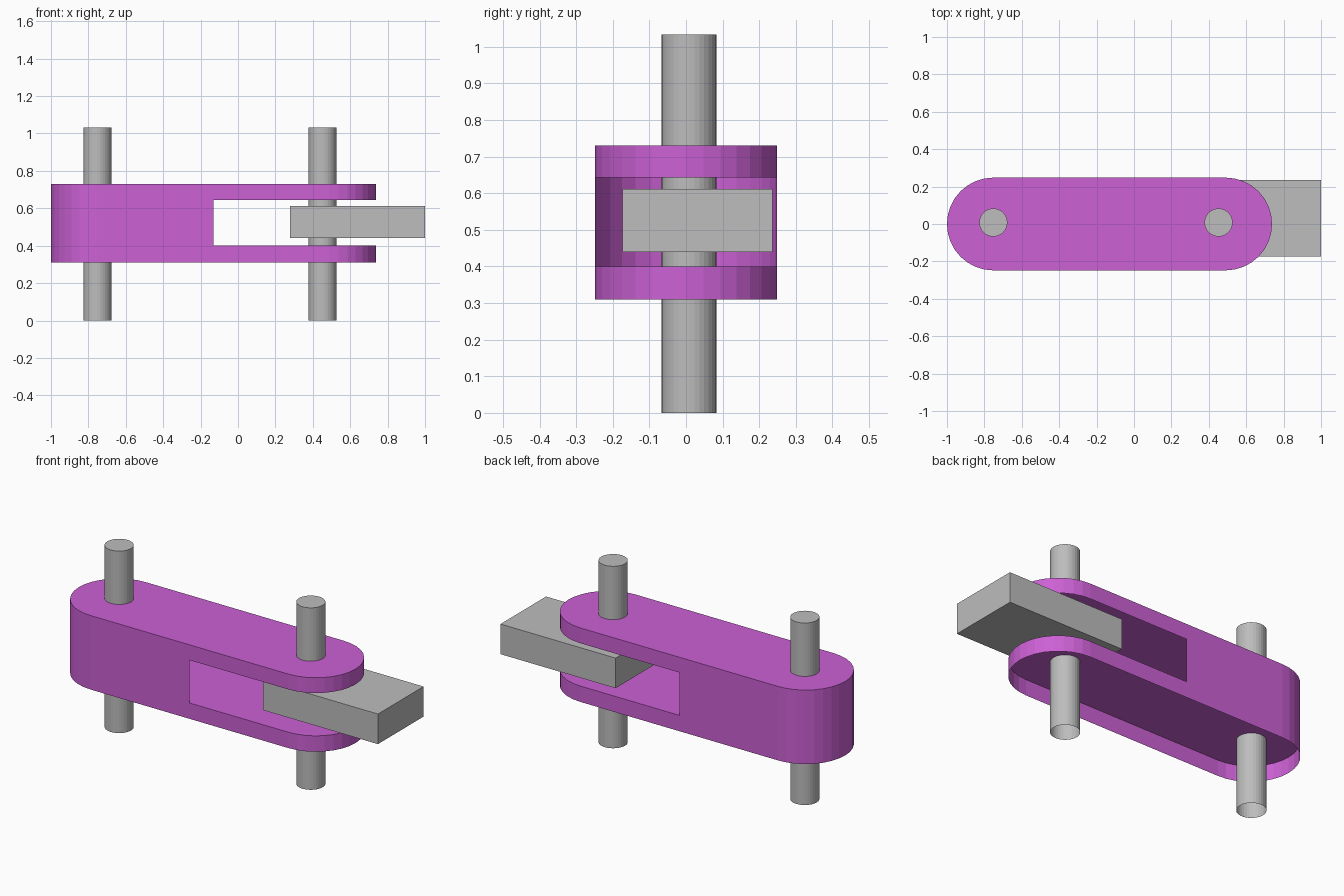
import bpy, bmesh, math

if "Cube" in bpy.data.objects:
    bpy.data.objects.remove(bpy.data.objects["Cube"])


def material(name, rgb):
    m = bpy.data.materials.new(name)
    m.diffuse_color = (*rgb, 1)
    m.use_nodes = True
    m.node_tree.nodes["Principled BSDF"].inputs["Base Color"].default_value = m.diffuse_color
    return m


purple = material("purple", (0.604, 0.119, 0.665))
gray = material("gray", (0.51, 0.51, 0.51))


def arc(cx, cy, r, a0, a1, n):
    return [(cx + r * math.cos(math.radians(a0 + (a1 - a0) * i / n)),
             cy + r * math.sin(math.radians(a0 + (a1 - a0) * i / n)))
            for i in range(n + 1)]


def extrude(name, outline, z0, z1, mat, closed=True, top=True, bottom=False):
    """Thin shell following a counter-clockwise outline, with optional caps."""
    bm = bmesh.new()
    lo = [bm.verts.new((x, y, z0)) for x, y in outline]
    hi = [bm.verts.new((x, y, z1)) for x, y in outline]
    n = len(outline)
    for i in range(n if closed else n - 1):
        j = (i + 1) % n
        bm.faces.new((lo[i], lo[j], hi[j], hi[i]))
    if top:
        bm.faces.new(hi)
    if bottom:
        bm.faces.new(lo[::-1])
    me = bpy.data.meshes.new(name)
    bm.to_mesh(me)
    bm.free()
    me.materials.append(mat)
    ob = bpy.data.objects.new(name, me)
    bpy.context.collection.objects.link(ob)
    return ob


R, LEFT, RIGHT = 0.248, -0.752, 0.49
left_end = arc(LEFT, 0, R, 90, 270, 16)
right_end = arc(RIGHT, 0, R, -90, 90, 16)

# Two rounded link plates: capped on top, open underneath
for name, z0, z1 in (("lower_plate", 0.31, 0.40), ("upper_plate", 0.643, 0.73)):
    extrude(name, left_end + right_end, z0, z1, purple)

# Hollow wall joining the plates on the left, open towards the slot
extrude("middle_wall", [(-0.132, R)] + left_end + [(-0.132, -R)],
        0.40, 0.643, purple, closed=False, top=False)

# Vertical pins, open at the bottom
for name, x in (("left_pin", -0.752), ("right_pin", 0.452)):
    extrude(name, arc(x, 0.008, 0.075, 0, 360, 32)[:-1], 0, 1.033, gray)

# Bar held in the slot
extrude("slot_bar", [(0.277, -0.173), (1, -0.173), (1, 0.236), (0.277, 0.236)],
        0.44, 0.611, gray, bottom=True)
